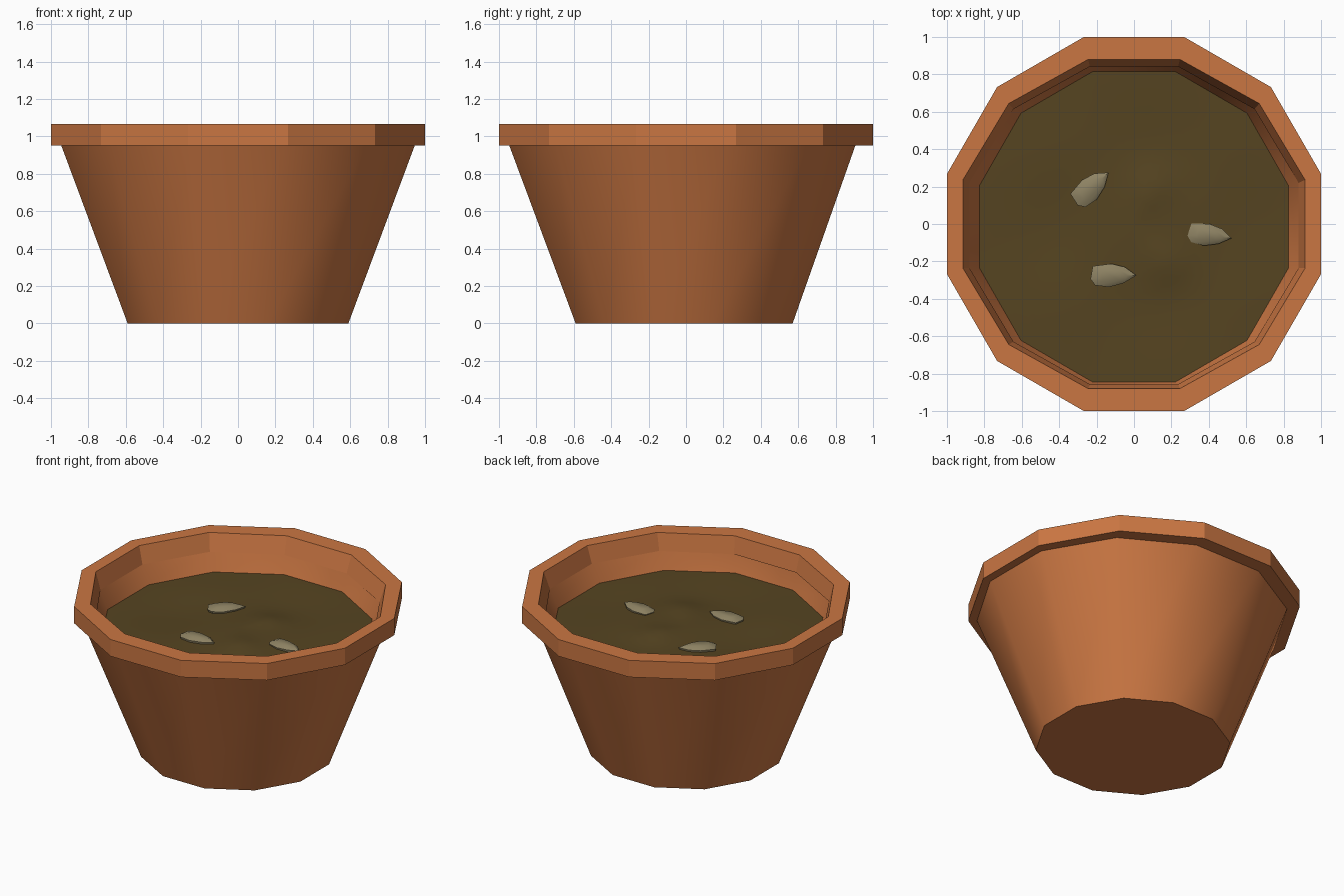
import bpy, bmesh, math

if "Cube" in bpy.data.objects:
    bpy.data.objects.remove(bpy.data.objects["Cube"])

SIDES = 12


def material(name, rgb):
    m = bpy.data.materials.new(name)
    m.diffuse_color = (*rgb, 1)
    m.use_nodes = True
    m.node_tree.nodes["Principled BSDF"].inputs["Base Color"].default_value = m.diffuse_color
    return m


terracotta = material("terracotta", (0.59, 0.182, 0.055))
soil_brown = material("soil_brown", (0.092, 0.058, 0.015))
pebble_grey = material("pebble_grey", (0.27, 0.225, 0.125))


def finish(bm, name, mat, smooth_angle=None):
    bmesh.ops.recalc_face_normals(bm, faces=bm.faces)
    me = bpy.data.meshes.new(name)
    bm.to_mesh(me)
    bm.free()
    me.materials.append(mat)
    ob = bpy.data.objects.new(name, me)
    bpy.context.collection.objects.link(ob)
    if smooth_angle:
        bpy.ops.object.select_all(action='DESELECT')
        ob.select_set(True)
        bpy.context.view_layer.objects.active = ob
        bpy.ops.object.shade_smooth_by_angle(angle=math.radians(smooth_angle))
    return ob


def ring(bm, xr, y0, y1, z):
    """Twelve-sided ring with flats at +-xr in x and at y0 / y1 in y."""
    k = 1 / math.cos(math.pi / SIDES)
    yc, yr = (y0 + y1) / 2, (y1 - y0) / 2
    angles = [(i + 0.5) * math.tau / SIDES for i in range(SIDES)]
    return [bm.verts.new((xr * k * math.cos(a), yc + yr * k * math.sin(a), z))
            for a in angles]


def bridge(bm, a, b):
    n = len(a)
    for i in range(n):
        j = (i + 1) % n
        bm.faces.new((a[i], a[j], b[j], b[i]))


# Tapered pot body: outer wall, top edge, inner wall, closed floors
bm = bmesh.new()
rings = [ring(bm, *r) for r in (
    (0.59, -0.59, 0.57, 0.0),
    (0.952, -0.952, 0.912, 0.97),
    (0.893, -0.868, 0.852, 0.97),
    (0.825, -0.845, 0.815, 0.83),
    (0.54, -0.54, 0.52, 0.08))]
for a, b in zip(rings, rings[1:]):
    bridge(bm, a, b)
bm.faces.new(rings[0])
bm.faces.new(rings[-1])
finish(bm, "pot_body", terracotta, 40)

# Faceted collar around the top
bm = bmesh.new()
rings = [ring(bm, *r) for r in (
    (1.0, -1.0, 1.0, 0.95),
    (1.0, -1.0, 1.0, 1.065),
    (0.915, -0.88, 0.88, 1.065),
    (0.88, -0.857, 0.842, 0.95))]
for i in range(4):
    bridge(bm, rings[i], rings[(i + 1) % 4])
finish(bm, "rim", terracotta)


# Gently uneven soil, its edge buried in the wall
def soil_height(x, y):
    fade = max(0.0, 1 - math.hypot(x, y) / 0.85)
    wave = 0.012 * math.sin(5 * x + 1) * math.cos(6 * y)
    bumps = sum(0.02 * math.exp(-((x - bx) ** 2 + (y - by) ** 2) / 0.012)
                for bx, by in ((0.17, -0.2), (0.1, 0.2)))
    return 0.83 + (wave + bumps) * min(1, 2 * fade)


bm = bmesh.new()
SEG, STEPS = 48, 12
prev = None
centre = bm.verts.new((0, -0.01, soil_height(0, 0)))
for s in range(1, STEPS + 1):
    loop = []
    for i in range(SEG):
        a = i * math.tau / SEG
        off = (a + math.pi / SIDES) % (math.tau / SIDES) - math.pi / SIDES
        r = 0.845 * s / STEPS / math.cos(off)
        x, y = r * math.cos(a), r * math.sin(a)
        loop.append(bm.verts.new((x, y - 0.015, soil_height(x, y))))
    if prev:
        bridge(bm, prev, loop)
    else:
        for i in range(SEG):
            bm.faces.new((centre, loop[i], loop[(i + 1) % SEG]))
    prev = loop
soil = finish(bm, "soil", soil_brown, 60)
if soil.data.polygons[0].normal.z < 0:
    soil.data.flip_normals()

# Teardrop pebbles half sunk in the soil: outline with a low domed top
OUTLINE = [(-0.5, -0.15), (-0.4, -0.42), (-0.1, -0.5), (0.22, -0.33),
           (0.5, 0.0), (0.25, 0.36), (-0.05, 0.5), (-0.45, 0.4)]


def pebble(name, x, y, length, width, turn):
    bm = bmesh.new()
    c, s = math.cos(turn), math.sin(turn)
    z = soil_height(x, y)
    loops = []
    for scale, dz in ((0.85, -0.04), (1.0, 0.012), (0.6, 0.03)):
        loops.append([bm.verts.new((
            x + scale * (u * length * c - v * width * s),
            y + scale * (u * length * s + v * width * c), z + dz))
            for u, v in OUTLINE])
    bridge(bm, loops[0], loops[1])
    bridge(bm, loops[1], loops[2])
    bm.faces.new(loops[0])
    bm.faces.new(loops[2])
    finish(bm, name, pebble_grey, 40)


pebble("pebble_left", -0.225, 0.195, 0.24, 0.13, math.radians(42))
pebble("pebble_right", 0.405, -0.06, 0.235, 0.12, math.radians(-8))
pebble("pebble_front", -0.11, -0.275, 0.245, 0.125, 0.0)
